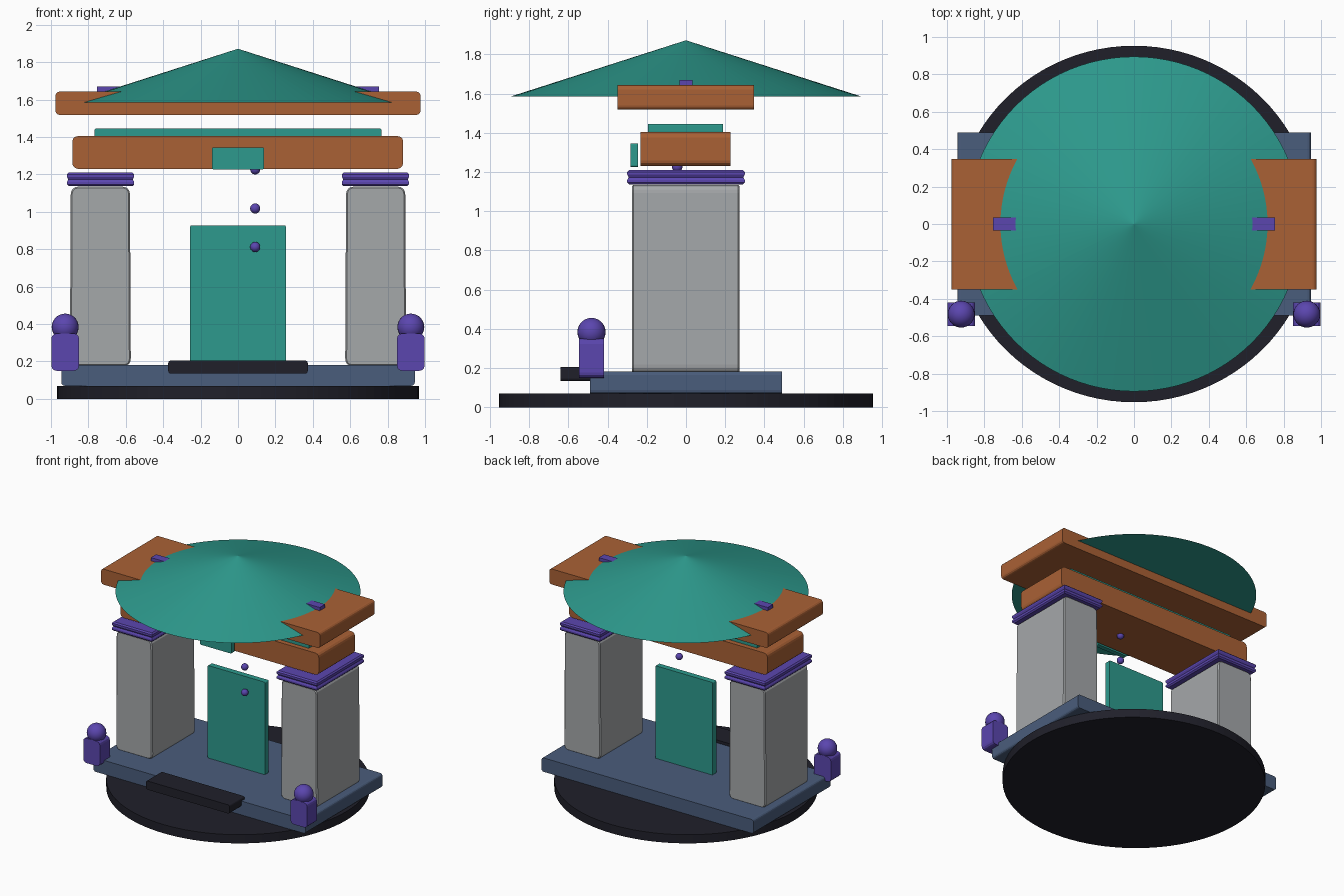
import bpy, bmesh, math

if "Cube" in bpy.data.objects:
    bpy.data.objects.remove(bpy.data.objects["Cube"])


def material(name, rgb):
    lin = [(c / 255 / 12.92) if c < 11 else ((c / 255 + 0.055) / 1.055) ** 2.4 for c in rgb]
    m = bpy.data.materials.new(name)
    m.diffuse_color = (*lin, 1)
    m.use_nodes = True
    m.node_tree.nodes["Principled BSDF"].inputs["Base Color"].default_value = m.diffuse_color
    return m


TEAL = material("teal", (45, 154, 141))
ORANGE = material("burnt orange", (170, 97, 53))
GREY = material("stone grey", (165, 168, 170))
PURPLE = material("purple", (91, 70, 175))
BLUE = material("slate blue", (74, 93, 124))
BLACK = material("near black", (32, 32, 42))


def finish(name, bm, mat, smooth=False):
    bmesh.ops.recalc_face_normals(bm, faces=bm.faces)
    me = bpy.data.meshes.new(name)
    bm.to_mesh(me)
    bm.free()
    for p in me.polygons:
        p.use_smooth = smooth
    me.materials.append(mat)
    ob = bpy.data.objects.new(name, me)
    bpy.context.collection.objects.link(ob)
    return ob


def box(name, x, y, z, mat, end_bevel=0.0, soft=0.0, taper=1.0):
    """Box from ranges; end_bevel rounds edges along y, soft breaks every edge."""
    bm = bmesh.new()
    bmesh.ops.create_cube(bm, size=1)
    cx = (x[0] + x[1]) / 2
    for v in bm.verts:
        k = taper if v.co.z > 0 else 1.0
        v.co = (cx + v.co.x * (x[1] - x[0]) * k,
                (y[0] + y[1]) / 2 + v.co.y * (y[1] - y[0]),
                (z[0] + z[1]) / 2 + v.co.z * (z[1] - z[0]))
    if end_bevel:
        edges = [e for e in bm.edges if abs(e.verts[0].co.y - e.verts[1].co.y) > 1e-4]
        bmesh.ops.bevel(bm, geom=edges, offset=end_bevel, segments=3, profile=0.5, affect='EDGES')
    if soft:
        bmesh.ops.bevel(bm, geom=bm.edges[:], offset=soft, segments=1, affect='EDGES')
    return finish(name, bm, mat)


def cone(name, r1, r2, z0, z1, mat, segments=96, sx=1.0):
    bm = bmesh.new()
    bmesh.ops.create_cone(bm, cap_ends=True, segments=segments, radius1=r1, radius2=r2, depth=z1 - z0)
    for v in bm.verts:
        v.co.x *= sx
        v.co.z += (z0 + z1) / 2
    return finish(name, bm, mat)


def ball(name, centre, r, mat):
    bm = bmesh.new()
    bmesh.ops.create_uvsphere(bm, u_segments=24, v_segments=14, radius=r)
    bmesh.ops.translate(bm, verts=bm.verts, vec=centre)
    return finish(name, bm, mat, True)


def grooved_cap(name, cx, hx, hy, rings, mat):
    """Stack of rectangles, each ring being (z, inset)."""
    bm = bmesh.new()
    loops = [[bm.verts.new((cx + sx * (hx - i), sy * (hy - i), z))
              for sx, sy in ((-1, -1), (1, -1), (1, 1), (-1, 1))] for z, i in rings]
    for a, b in zip(loops, loops[1:]):
        for k in range(4):
            bm.faces.new((a[k], a[(k + 1) % 4], b[(k + 1) % 4], b[k]))
    bm.faces.new(loops[0][::-1])
    bm.faces.new(loops[-1])
    return finish(name, bm, mat)


# Ground disc, platform and front step
cone("ground_disc", 0.953, 0.953, 0, 0.07, BLACK, sx=1.015)
box("platform", (-0.945, 0.945), (-0.49, 0.49), (0.07, 0.182), BLUE, end_bevel=0.018)
box("front_step", (-0.373, 0.373), (-0.64, -0.45), (0.135, 0.205), BLACK, end_bevel=0.014)

# Mirrored pillars, caps and guardian posts
for side, s in (("left", -1), ("right", 1)):
    def span(a, b):
        return tuple(sorted((s * a, s * b)))
    box(side + "_pillar", span(0.573, 0.899), (-0.275, 0.273), (0.175, 1.135), GREY,
        end_bevel=0.035, soft=0.008, taper=0.97)
    grooved_cap(side + "_pillar_cap", s * 0.735, 0.18, 0.3,
                [(1.137, 0.01), (1.147, 0), (1.16, 0), (1.173, 0.008),
                 (1.187, 0), (1.2, 0), (1.21, 0.01)], PURPLE)
    box(side + "_guardian_body", span(0.85, 0.998), (-0.545, -0.419), (0.15, 0.35), PURPLE,
        end_bevel=0.028)
    ball(side + "_guardian_head", (s * 0.924, -0.482, 0.384), 0.072, PURPLE)

# Lower beam with its top strip and name plaque
box("lower_beam", (-0.886, 0.883), (-0.232, 0.228), (1.23, 1.405), ORANGE, end_bevel=0.03)
box("lower_beam_strip", (-0.767, 0.767), (-0.193, 0.188), (1.4, 1.445), TEAL, end_bevel=0.008)
box("plaque", (-0.14, 0.14), (-0.282, -0.245), (1.227, 1.345), TEAL, end_bevel=0.008)

# Upper beam, ridge bar and round roof
box("upper_beam", (-0.976, 0.976), (-0.35, 0.347), (1.518, 1.643), ORANGE, end_bevel=0.022)
box("ridge_bar", (-0.753, 0.753), (-0.034, 0.034), (1.635, 1.669), PURPLE)
cone("roof", 0.895, 0, 1.585, 1.872, TEAL)

# Door panel and hanging beads
box("door_panel", (-0.256, 0.256), (-0.02, 0.026), (0.18, 0.928), TEAL, end_bevel=0.008)
for i, z in enumerate((0.812, 1.018, 1.227)):
    ball(f"bead_{i + 1}", (0.092, -0.045, z), 0.027, PURPLE)
